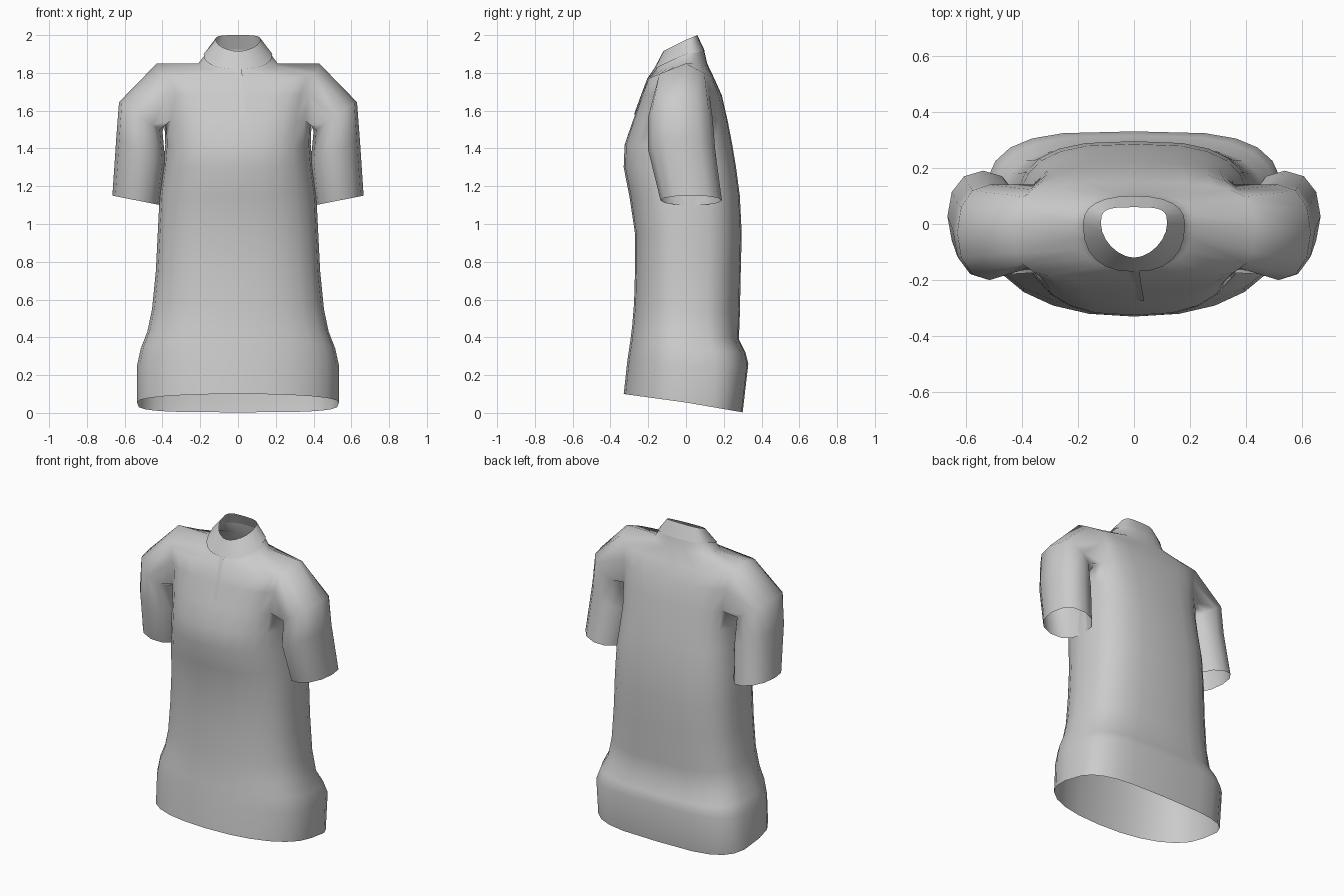
import bpy, bmesh
from math import sin, cos, pi, copysign

cube = bpy.data.objects.get("Cube")
if cube:
    bpy.data.objects.remove(cube, do_unlink=True)

fabric = bpy.data.materials.new("light grey fabric")
fabric.use_nodes = True
grey = (0.6, 0.6, 0.6, 1)
fabric.diffuse_color = grey
fabric.node_tree.nodes["Principled BSDF"].inputs["Base Color"].default_value = grey

COLS = 24


def power(v, n):
    return copysign(abs(v) ** (2 / n), v)


def ring(bm, width, front, back, z_front, z_side, z_back, n_front, n_back):
    """Rounded cross-section; column 0 is the +x side, running towards the back."""
    verts = []
    for i in range(COLS):
        a = 2 * pi * i / COLS
        rear = sin(a) > 0
        n = n_back if rear else n_front
        s = power(sin(a), n)
        y = s * back if rear else -s * front
        z = z_side + ((z_back if rear else z_front) - z_side) * abs(s)
        verts.append(bm.verts.new((width * power(cos(a), n), y, z)))
    return verts


def bridge(bm, a, b):
    for i in range(len(a)):
        j = (i + 1) % len(a)
        bm.faces.new((a[i], a[j], b[j], b[i]))


def finish(bm, name):
    bmesh.ops.recalc_face_normals(bm, faces=bm.faces)
    for f in bm.faces:
        f.smooth = True
    mesh = bpy.data.meshes.new(name)
    bm.to_mesh(mesh)
    bm.free()
    mesh.materials.append(fabric)
    ob = bpy.data.objects.new(name, mesh)
    bpy.context.collection.objects.link(ob)
    return ob


# Shirt body: width, front, back, heights at front / side / back,
# squareness of the front and back halves
body = [
    (.535, -.33, .30, .10, .055, .003, 2.25, 3.6),
    (.535, -.31, .33, .28, .25, .26, 2.25, 3.6),
    (.515, -.295, .315, .38, .34, .32, 2.3, 3.4),
    (.48, -.285, .28, .46, .43, .39, 2.3, 3.2),
    (.455, -.275, .285, .58, .55, .52, 2.3, 3),
    (.435, -.27, .29, .75, .75, .75, 2.4, 3),
    (.425, -.27, .295, .95, .95, .95, 2.4, 3),
    (.415, -.30, .285, 1.15, 1.15, 1.15, 2.4, 3),
    (.395, -.33, .265, 1.3, 1.3, 1.3, 2.5, 3),
    (.385, -.325, .245, 1.42, 1.42, 1.42, 2.6, 3),
    (.39, -.28, .22, 1.55, 1.55, 1.55, 2.9, 3.1),
    (.405, -.235, .19, 1.68, 1.70, 1.68, 3.4, 3.2),
    (.43, -.20, .15, 1.77, 1.85, 1.77, 4, 3.2),
    (.21, -.167, .112, 1.81, 1.85, 1.85, 2.4, 2.4),
    (.172, -.155, .095, 1.83, 1.90, 1.925, 2.3, 2.4),
]
bm = bmesh.new()
rows = [ring(bm, *r) for r in body]
for lower, upper in zip(rows, rows[1:]):
    bridge(bm, lower, upper)

# Sleeves: open an armhole in each side and carry its edge outwards
LOW, HIGH, HALF = 10, 12, 2
# Outer x, z; inner x, z; front and back
cuffs = [
    (.63, 1.645, .40, 1.49, -.20, .14),
    (.645, 1.45, .385, 1.33, -.20, .155),
    (.665, 1.15, .41, 1.10, -.135, .19),
]
for side in (1, -1):
    def at(row, col):
        # positive col is towards the front on both sides
        return rows[row][-col % COLS if side > 0 else (COLS // 2 + col) % COLS]

    loop = [at(HIGH, c) for c in range(HALF + 1)]
    loop += [at(r, HALF) for r in range(HIGH - 1, LOW, -1)]
    loop += [at(LOW, c) for c in range(HALF, -HALF - 1, -1)]
    loop += [at(r, -HALF) for r in range(LOW + 1, HIGH)]
    loop += [at(HIGH, c) for c in range(-HALF, 0)]
    patch = {at(r, c) for r in range(LOW, HIGH + 1) for c in range(-HALF, HALF + 1)}
    hole = [f for f in bm.faces if all(v in patch for v in f.verts)]
    bmesh.ops.delete(bm, geom=hole, context='FACES')
    for ox, oz, ix, iz, front, back in cuffs:
        new = []
        for k in range(len(loop)):
            t = 2 * pi * k / len(loop)
            u, s = power(cos(t), 2.2), power(sin(t), 2.2)
            x = (ox + ix) / 2 + u * (ox - ix) / 2
            z = (oz + iz) / 2 + u * (oz - iz) / 2
            y = (front + back) / 2 - s * (back - front) / 2
            new.append(bm.verts.new((side * x, y, z)))
        bridge(bm, loop, new)
        loop = new
loose = [v for v in bm.verts if not v.link_faces]
bmesh.ops.delete(bm, geom=loose, context='VERTS')
finish(bm, "shirt_body")

# Standing collar
bm = bmesh.new()
base = ring(bm, .182, -.17, .10, 1.82, 1.90, 1.915, 2.4, 2.4)
top = ring(bm, .118, -.12, .06, 1.915, 1.975, 2.0, 1.8, 3.6)
bridge(bm, base, top)
finish(bm, "collar")

# Front placket flap: left edge sunk into the body, right edge raised
bm = bmesh.new()
strip = []
for z, y, x in ((1.825, -.162, .02), (1.77, -.20, .024), (1.68, -.234, .03), (1.58, -.27, .037)):
    strip.append([bm.verts.new((x - .035, y + .002, z)), bm.verts.new((x, y - .005, z))])
for a, b in zip(strip, strip[1:]):
    bm.faces.new((a[0], a[1], b[1], b[0]))
finish(bm, "placket")
